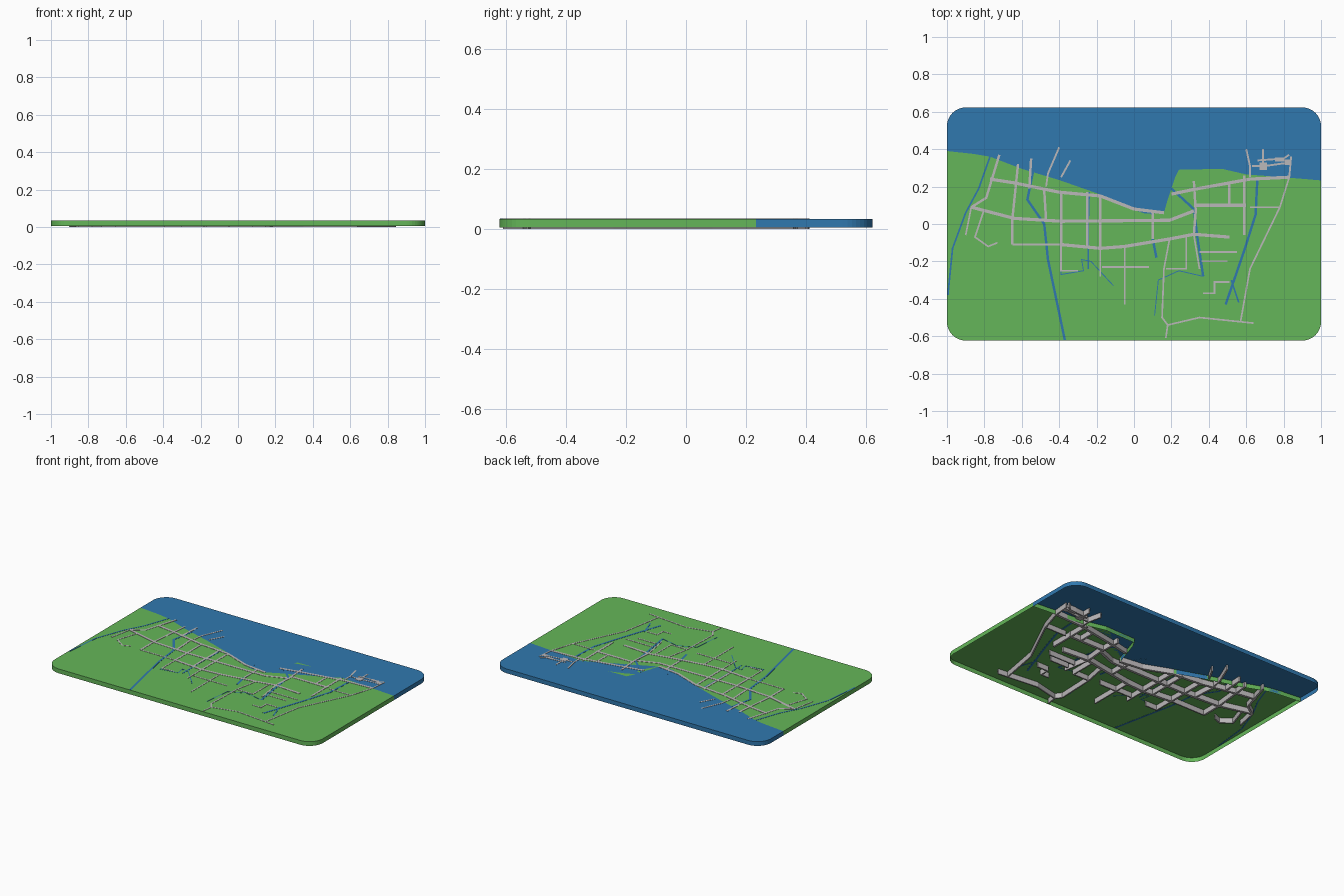
import bpy, bmesh, math
from mathutils import Vector

if "Cube" in bpy.data.objects:
    bpy.data.objects.remove(bpy.data.objects["Cube"])

W, D, R = 1.0, 0.623, 0.10      # half width, half depth, corner radius
Z0, Z1 = 0.005, 0.034           # plate underside rim and top


def material(name, rgb):
    m = bpy.data.materials.new(name)
    m.diffuse_color = (*rgb, 1)
    m.use_nodes = True
    m.node_tree.nodes["Principled BSDF"].inputs["Base Color"].default_value = m.diffuse_color
    return m


GREEN = material("grass", (0.13, 0.47, 0.10))
BLUE = material("water", (0.03, 0.19, 0.43))
GREY = material("paving", (0.50, 0.48, 0.49))


def finish(name, bm, mat):
    me = bpy.data.meshes.new(name)
    bm.to_mesh(me)
    bm.free()
    me.materials.append(mat)
    ob = bpy.data.objects.new(name, me)
    bpy.context.collection.objects.link(ob)
    return ob


def corner(sx, sy, a0):
    """Quarter circle at one plate corner, counter-clockwise."""
    return [(sx * (W - R) + R * math.cos(math.radians(a0 + a)),
             sy * (D - R) + R * math.sin(math.radians(a0 + a)))
            for a in range(0, 91, 9)]


def shell(name, outline, mat):
    """Open-bottomed tray: flat top plus side walls."""
    bm = bmesh.new()
    top = [bm.verts.new((x, y, Z1)) for x, y in outline]
    low = [bm.verts.new((x, y, Z0)) for x, y in outline]
    n = len(top)
    for i in range(n):
        j = (i + 1) % n
        bm.faces.new((low[i], low[j], top[j], top[i]))
    cap = bm.faces.new(top)
    bmesh.ops.triangulate(bm, faces=[cap])
    return finish(name, bm, mat)


def ribbons(name, paths, width, z0, z1, mat):
    """Mitred rectangular strips along polylines given in hundredths."""
    bm = bmesh.new()
    for path in paths:
        p = [Vector((x / 100, y / 100)) for x, y in path]
        rings = []
        for i, c in enumerate(p):
            a = (c - p[i - 1]).normalized() if i else (p[1] - c).normalized()
            b = (p[i + 1] - c).normalized() if i < len(p) - 1 else a
            t = (a + b).normalized()
            k = width / 2 / max(0.5, t.dot(a))
            s = Vector((-t.y, t.x)) * k
            l, r = c + s, c - s
            rings.append([bm.verts.new(v) for v in (
                (l.x, l.y, z0), (r.x, r.y, z0), (r.x, r.y, z1), (l.x, l.y, z1))])
        for q, w in zip(rings, rings[1:]):
            for i in range(4):
                j = (i + 1) % 4
                bm.faces.new((q[i], q[j], w[j], w[i]))
        bm.faces.new(rings[0])
        bm.faces.new(rings[-1][::-1])
    bmesh.ops.recalc_face_normals(bm, faces=bm.faces)
    return finish(name, bm, mat)


# Coastline shared by land and sea, west to east
coast = [(-1, .39), (-.86, .375), (-.77, .36), (-.6, .295), (-.4, .235),
         (-.2, .165), (-.1, .125), (0, .075), (.06, .055), (.16, .06),
         (.18, .13), (.22, .25), (.24, .29), (.47, .295), (.6, .265),
         (.8, .25), (1, .233)]

shell("land", corner(-1, -1, 180) + corner(1, -1, 270) + coast[::-1], GREEN)
shell("sea", coast + corner(1, 1, 0) + corner(-1, 1, 90), BLUE)

# Rivers and ditches lie just on the grass
rivers = [
    [(-77, 36), (-83, 19), (-90, 6), (-97, -13), (-99.5, -38)],
    [(-24, 17), (-24.5, 0), (-24.5, -24)],
    [(56, -42), (52, -30)],
]
ribbons("streams", rivers, .009, Z1 - .001, Z1 + .001, BLUE)
wide_rivers = [
    [(-54, 28), (-57, 13), (-48, 0), (-46, -19), (-37, -62)],
    [(2, 15), (10, 5), (10, -8), (12, -18)],
    [(20, 19), (32, 8), (34, -8), (37, -28)],
    [(66, 25), (65, 5), (59, -14), (49, -43)],
]
ribbons("rivers", wide_rivers, .013, Z1 - .001, Z1 + .001, BLUE)
ditches = [
    [(-39, -13), (-39, -27), (-27, -25), (-28, -19), (-23, -20), (-11, -33)],
    [(11, -49), (13, -30), (24, -25), (37, -28)],
]
ribbons("ditches", ditches, .005, Z1 - .001, Z1 + .001, BLUE)

# Main streets: long east-west routes and the cross streets
ROAD = (0, Z1 + .0015, GREY)
east_west = [
    [(-77, 24), (-64, 22), (-40, 17), (-18, 15), (0, 8), (16, 6)],
    [(-87, 9), (-64, 3), (-39, 1.5), (19, 2), (32, 7)],
    [(-39, -11), (-18, -13), (-5, -12), (19, -8), (32, -5.5), (51, -7)],
    [(20, 16), (32, 18.5), (62, 24), (83, 25)],
    [(33, 10), (60, 10)],
]
ribbons("main_streets", east_west, .017, *ROAD)
cross = [
    [(-72, 37), (-79, 14), (-87, 9)],
    [(-62, 32), (-65, 3), (-65, -11)],
    [(-55, 35), (-56, 19)],
    [(-48, 18), (-47, 2)],
    [(-39, 17), (-39, -11)],
    [(-25, 17), (-25, -12)],
    [(-18, 15), (-18, -13)],
    [(10, 6), (10, -8)],
    [(32, 23), (33, 7), (32, -5.5)],
    [(51, 21), (51, 10)],
    [(59, 26), (59, -6)],
]
ribbons("cross_streets", cross, .013, *ROAD)

# Narrow lanes on the outskirts
lanes = [
    [(-87, 9), (-90, -6)],
    [(-80, 8), (-85, -7), (-78, -12), (-73, -10)],
    [(-65, -11), (-39, -11), (-39, -25), (-30, -25)],
    [(-18, -13), (-18, -28)],
    [(-17, -23), (8, -23)],
    [(-5, -12), (-5, -43)],
    [(19, -8), (16, -24), (15, -50), (18, -54), (17, -61)],
    [(18, -54), (35, -50), (64, -53)],
    [(57, -52), (62, -24), (78, 9), (83, 25)],
    [(28, -6), (28, -24), (17, -24)],
    [(32, -6), (35, -24)],
    [(35, -15), (55, -15)],
    [(36, -20), (50, -20)],
    [(37, -37), (43, -37), (43, -31), (51, -31)],
    [(62, 9), (78, 9)],
]
ribbons("lanes", lanes, .009, *ROAD)

# Harbour piers and quays standing in the water
piers = [
    [(-40, 41), (-46, 27), (-47, 20)],
    [(-34, 34), (-39, 25)],
    [(60, 40), (62, 31), (62, 25)],
    [(69, 40), (69, 30)],
    [(63, 31), (70, 31), (84, 33)],
    [(66, 34), (80, 35), (83, 37)],
    [(83, 25), (84, 36)],
]
ribbons("harbour_piers", piers, .010, *ROAD)
bm = bmesh.new()
for x, y, sx, sy in [(.69, .31, .04, .04), (.78, .345, .05, .02), (.82, .33, .03, .03)]:
    q = bmesh.ops.create_cube(bm, size=1)["verts"]
    bmesh.ops.scale(bm, vec=(sx, sy, Z1 + .0015), verts=q)
    bmesh.ops.translate(bm, vec=(x, y, (Z1 + .0015) / 2), verts=q)
finish("harbour_quays", bm, GREY)
